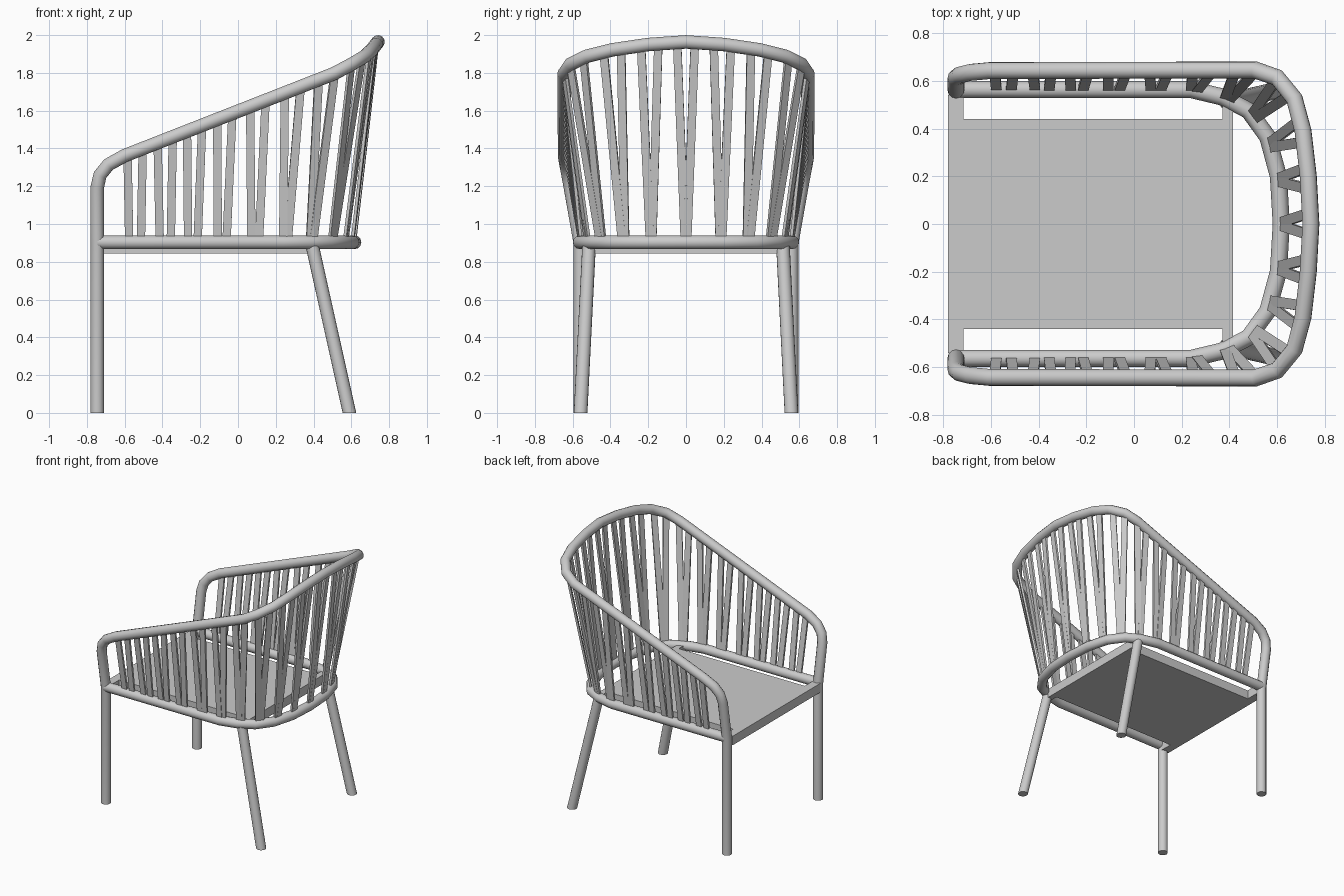
import bpy, bmesh
from mathutils import Vector

if "Cube" in bpy.data.objects:
    bpy.data.objects.remove(bpy.data.objects["Cube"])

R = 0.036


def mesh_object(name, bm, smooth=False):
    bmesh.ops.recalc_face_normals(bm, faces=bm.faces[:])
    me = bpy.data.meshes.new(name)
    bm.to_mesh(me)
    bm.free()
    ob = bpy.data.objects.new(name, me)
    bpy.context.collection.objects.link(ob)
    if smooth:
        bpy.context.view_layer.objects.active = ob
        ob.select_set(True)
        bpy.ops.object.shade_smooth_by_angle()
        ob.select_set(False)
    return ob


def tube(name, half):
    """Round tube along a path given from the back centre, mirrored in y."""
    pts = [(x, -y, z) for x, y, z in reversed(half[1:])] + half
    cu = bpy.data.curves.new(name, 'CURVE')
    cu.dimensions = '3D'
    cu.bevel_depth = R
    cu.bevel_resolution = 4
    cu.use_fill_caps = True
    sp = cu.splines.new('POLY')
    sp.points.add(len(pts) - 1)
    for p, c in zip(sp.points, pts):
        p.co = (*c, 1)
    sp.use_smooth = True
    ob = bpy.data.objects.new(name, cu)
    bpy.context.collection.objects.link(ob)


def along(path, s):
    """Point and direction at distance s along a path."""
    for a, b in zip(path, path[1:]):
        a, b = Vector(a), Vector(b)
        d = (b - a).length
        if s <= d:
            return a + (b - a) * (s / d), (b - a) / d
        s -= d
    return b, (b - a).normalized()


# Upper rail flowing down into the front legs
top = [(0.741, 0, 1.964), (0.73, 0.2, 1.95), (0.708, 0.39, 1.922),
       (0.672, 0.525, 1.888), (0.60, 0.613, 1.845), (0.508, 0.645, 1.796),
       (-0.60, 0.643, 1.362), (-0.685, 0.635, 1.315), (-0.73, 0.624, 1.26),
       (-0.745, 0.612, 1.195), (-0.745, 0.56, 0.9), (-0.745, 0.56, 0)]
tube("arm_and_back_rail", top)

# Lower rail around the seat
low = [(0.617, 0, 0.903), (0.605, 0.2, 0.903), (0.56, 0.365, 0.903),
       (0.48, 0.475, 0.903), (0.37, 0.532, 0.903), (0.24, 0.563, 0.903),
       (-0.745, 0.563, 0.903)]
tube("seat_rail", low)

# Splayed back legs with level feet
for side, tag in ((1, "left"), (-1, "right")):
    bm = bmesh.new()
    bmesh.ops.create_cone(bm, cap_ends=True, segments=16, radius1=R, radius2=R, depth=0.89)
    for v in bm.verts:
        t = v.co.z / 0.89 + 0.5
        v.co.z += 0.445
        v.co.x += 0.59 + (0.392 - 0.59) * t
        v.co.y += side * (0.558 + (0.513 - 0.558) * t)
    mesh_object("back_leg_" + tag, bm, True)

# Seat panel with front and back cross members
half = [(-0.78, 0.54), (-0.715, 0.54), (-0.715, 0.44), (0.37, 0.44), (0.37, 0.51), (0.415, 0.51)]
outline = half + [(x, -y) for x, y in reversed(half)]
bm = bmesh.new()
face = bm.faces.new([bm.verts.new((x, y, 0.845)) for x, y in outline])
ext = bmesh.ops.extrude_face_region(bm, geom=[face], use_keep_orig=True)
for g in ext["geom"]:
    if isinstance(g, bmesh.types.BMVert):
        g.co.z = 0.915
mesh_object("seat", bm)

# Slats in V pairs: distance on lower rail, on upper rail, half gap low, half gap high
pairs = [(0, 0, 0.006, 0.047), (0.185, 0.193, 0.006, 0.046), (0.335, 0.395, 0.008, 0.048),
         (0.475, 0.61, 0.008, 0.048), (0.61, 0.81, 0.008, 0.046), (0.754, 1.003, 0.012, 0.045),
         (0.914, 1.201, 0.02, 0.044), (1.089, 1.389, 0.023, 0.043), (1.244, 1.561, 0.025, 0.043),
         (1.39, 1.728, 0.029, 0.043), (1.55, 1.899, 0.031, 0.043)]
bm = bmesh.new()
for sb, st, hb, ht in pairs:
    for k in ((1,) if sb == 0 else (-1, 1)):
        a, ta = along(low, sb + k * hb)
        b, tb = along(top, st + k * ht)
        w = ta + tb
        w.z = 0
        w.normalize()
        n = w.cross(Vector((0, 0, 1))) * 0.008
        w *= 0.022
        for side in (1, -1):
            rings = []
            for c in (a, b):
                ring = [c + w + n, c - w + n, c - w - n, c + w - n]
                rings.append([bm.verts.new((p.x, p.y * side, p.z)) for p in ring])
            lo, hi = rings
            bm.faces.new(lo)
            bm.faces.new(hi)
            for i in range(4):
                j = (i + 1) % 4
                bm.faces.new((lo[i], lo[j], hi[j], hi[i]))
mesh_object("slats", bm)
